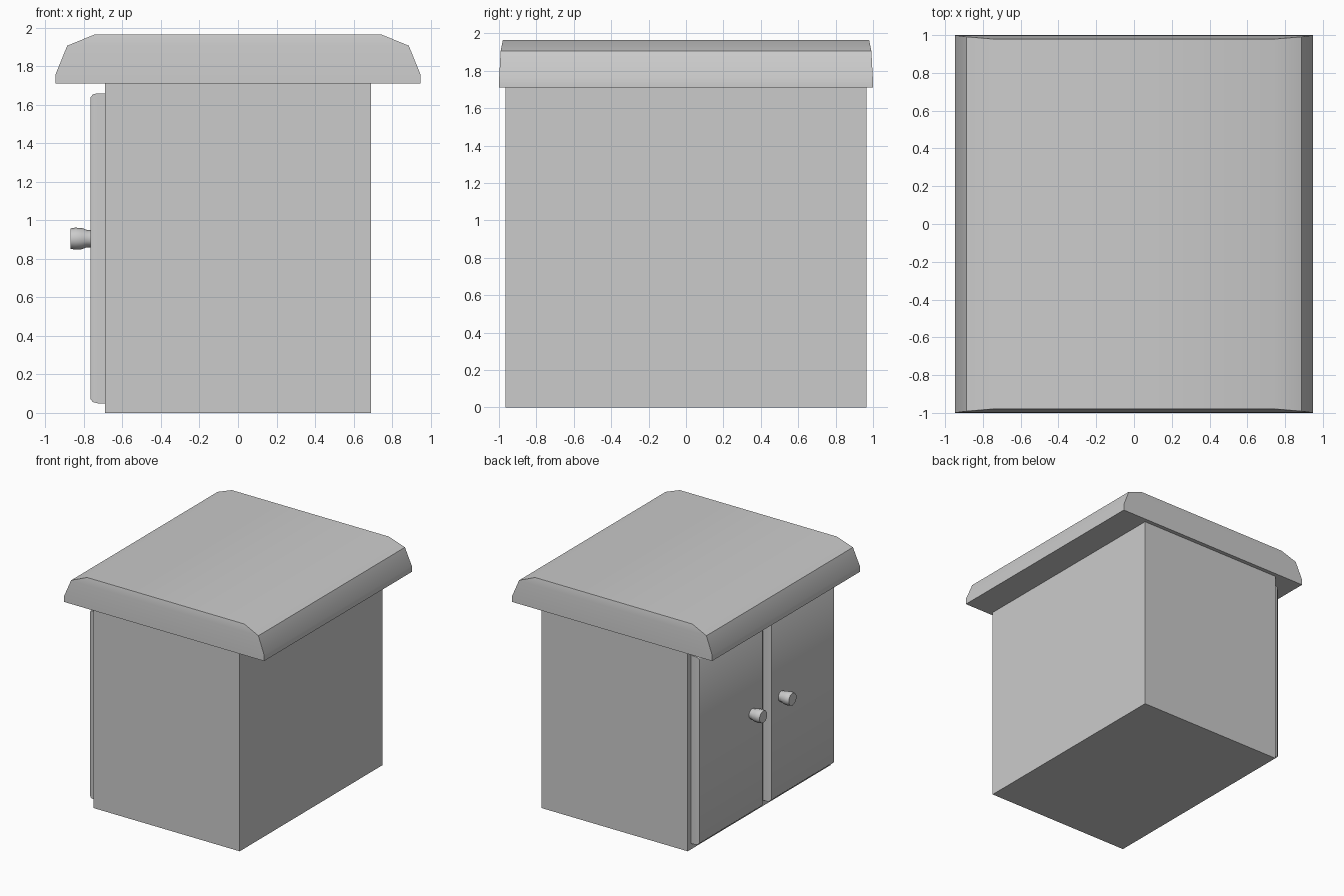
import bpy, bmesh, math
from mathutils import Matrix

if "Cube" in bpy.data.objects:
    bpy.data.objects.remove(bpy.data.objects["Cube"])


def loft(name, sections, matrix=Matrix(), smooth=35):
    """Stack point loops (each a list of x, y, z) and cap both ends."""
    bm = bmesh.new()
    loops = [[bm.verts.new(p) for p in s] for s in sections]
    n = len(loops[0])
    for a, b in zip(loops, loops[1:]):
        for i in range(n):
            j = (i + 1) % n
            bm.faces.new((a[i], a[j], b[j], b[i]))
    bm.faces.new(loops[0][::-1])
    bm.faces.new(loops[-1])
    bm.transform(matrix)
    bmesh.ops.recalc_face_normals(bm, faces=bm.faces)
    mesh = bpy.data.meshes.new(name)
    bm.to_mesh(mesh)
    bm.free()
    ob = bpy.data.objects.new(name, mesh)
    bpy.context.collection.objects.link(ob)
    if smooth:
        bpy.context.view_layer.objects.active = ob
        ob.select_set(True)
        bpy.ops.object.shade_smooth_by_angle(angle=math.radians(smooth))
        ob.select_set(False)
    return ob


def rect(hx, hy, z):
    return [(-hx, -hy, z), (hx, -hy, z), (hx, hy, z), (-hx, hy, z)]


def ring(r, z, n=10):
    return [(r * math.cos(math.tau * i / n), r * math.sin(math.tau * i / n), z)
            for i in range(n)]


# Cabinet box
loft("cabinet_body", [rect(0.692, 0.965, 0), rect(0.692, 0.965, 1.71)], smooth=0)

# Overhanging top with chamfered long edges and nearly upright ends
loft("cabinet_top", [rect(0.947, 1.0, 1.71), rect(0.947, 0.999, 1.76),
                     rect(0.887, 0.991, 1.907), rect(0.745, 0.979, 1.965)])

# Two doors and their knobs on the left side, growing outward along -x
outward = Matrix.Rotation(-math.pi / 2, 4, 'Y')
for side, label in ((1, "back"), (-1, "front")):
    hz, hy = 0.805, 0.435
    place = Matrix.Translation((-0.69, side * 0.485, 0.855)) @ outward
    loft(label + "_door", [rect(hz, hy, 0), rect(hz, hy, 0.04),
                           rect(hz - 0.006, hy - 0.002, 0.064),
                           rect(hz - 0.022, hy - 0.012, 0.076)], place, 45)
    place = Matrix.Translation((-0.76, side * 0.197, 0.905)) @ outward
    loft(label + "_knob", [ring(0.045, 0), ring(0.045, 0.025), ring(0.055, 0.05),
                           ring(0.057, 0.085), ring(0.053, 0.111)], place, 45)
